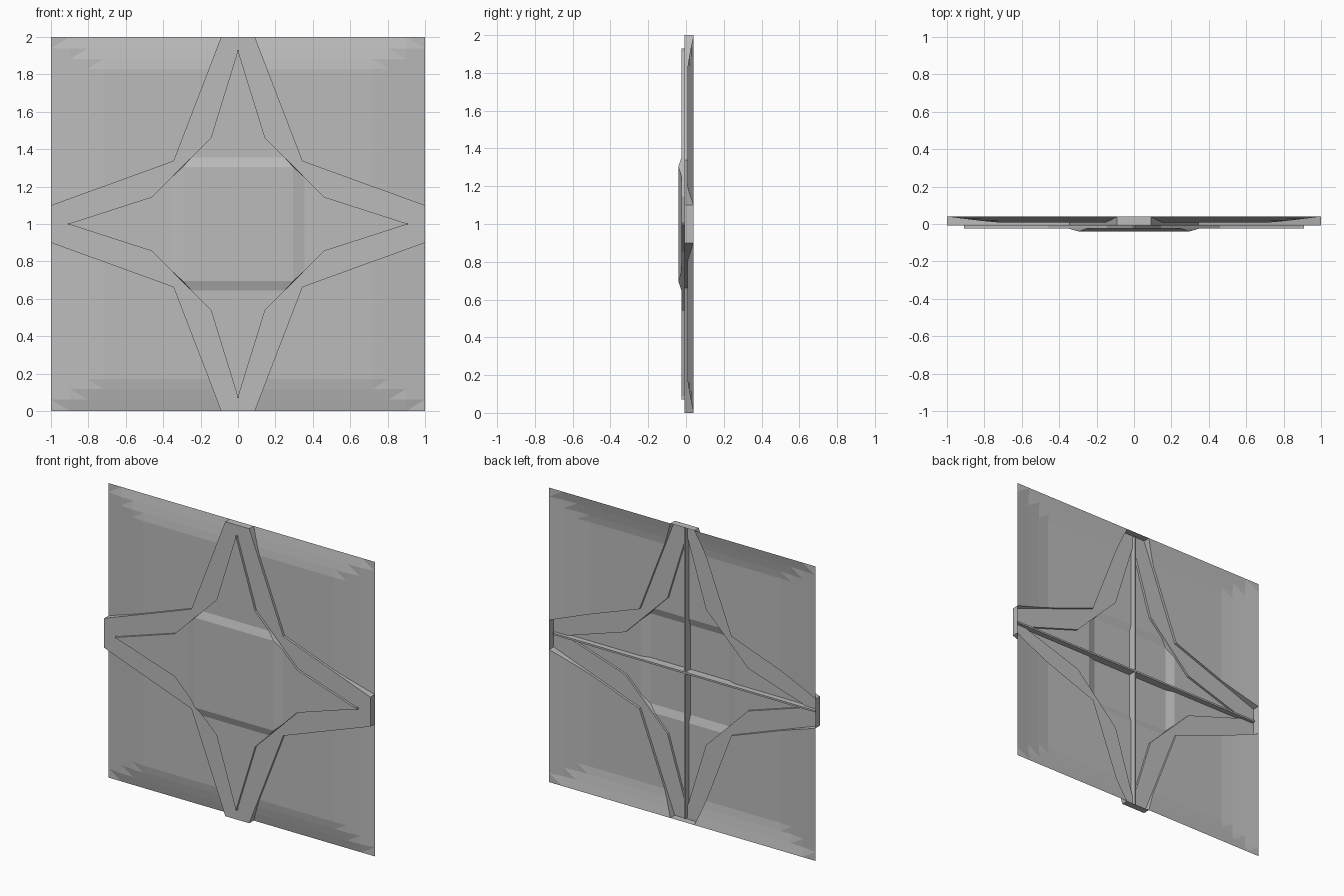
import bpy, bmesh
from mathutils import Vector

cube = bpy.data.objects.get("Cube")
if cube:
    bpy.data.objects.remove(cube, do_unlink=True)

grey = bpy.data.materials.new("plain_grey")
grey.use_nodes = True
colour = (0.5, 0.5, 0.5, 1)
grey.diffuse_color = colour
grey.node_tree.nodes["Principled BSDF"].inputs["Base Color"].default_value = colour

# depth levels, from the rim at the back to the raised centre at the front
RIM, FLAT, FRAME, PLATE, BOSS = 0.04, 0.008, -0.008, -0.023, -0.04
RIB_BACK = 0.015

# one quadrant of the star outlines, as (x, z) from the centre
OUTER = [(0.09, 1), (0.345, 0.338), (1, 0.1)]
INNER = [(0, 0.93), (0.145, 0.46), (0.25, 0.355),
         (0.355, 0.25), (0.46, 0.145), (0.91, 0)]
BOSS_CORNER = (0.295, 0.305)


def face(bm, points, y=None):
    """Add a face from (x, z) points at depth y, or from full points."""
    if y is not None:
        points = [(x, y, z) for x, z in points]
    return bm.faces.new([bm.verts.new(p) for p in points])


def wall(bm, path, y0, y1):
    """Join depth y0 to depth y1 along a path of (x, z) points."""
    for (xa, za), (xb, zb) in zip(path, path[1:]):
        face(bm, [(xa, y0, za), (xb, y0, zb), (xb, y1, zb), (xa, y1, za)])


def finish(bm, name, axes=(True, False, True)):
    """Turn a quadrant into a mirrored object, front faces towards -y."""
    bmesh.ops.remove_doubles(bm, verts=bm.verts, dist=0.0001)
    bmesh.ops.recalc_face_normals(bm, faces=bm.faces)
    if sum(f.normal.y * f.calc_area() for f in bm.faces) > 0.001:
        bmesh.ops.reverse_faces(bm, faces=bm.faces)
    mesh = bpy.data.meshes.new(name)
    bm.to_mesh(mesh)
    bm.free()
    mesh.materials.append(grey)
    ob = bpy.data.objects.new(name, mesh)
    bpy.context.collection.objects.link(ob)
    ob.location.z = 1
    mirror = ob.modifiers.new("mirror", 'MIRROR')
    mirror.use_axis = axes
    return ob


# dished corner panels, bent back in three steps towards the rim
bm = bmesh.new()
face(bm, [OUTER[0], (1, 1), OUTER[2], OUTER[1]], FLAT)
X_START, Z_START = 0.72, 0.83
for step in (0, 0.3, 0.64):
    for axis, start in ((Vector((1, 0, 0)), X_START), (Vector((0, 0, 1)), Z_START)):
        bmesh.ops.bisect_plane(bm, geom=bm.verts[:] + bm.edges[:] + bm.faces[:],
                               plane_co=axis * (start + (1 - start) * step),
                               plane_no=axis)
for v in bm.verts:
    t = max(0, (v.co.x - X_START) / (1 - X_START), (v.co.z - Z_START) / (1 - Z_START))
    v.co.y = FLAT + (RIM - FLAT) * t ** 1.2
# side walls from the panel forward to the star frame
inside = [e for e in bm.edges if e.is_boundary
          and not all(v.co.x > 0.999 for v in e.verts)
          and not all(v.co.z > 0.999 for v in e.verts)]
made = bmesh.ops.extrude_edge_only(bm, edges=inside)["geom"]
for v in made:
    if isinstance(v, bmesh.types.BMVert):
        v.co.y = FRAME
bmesh.ops.triangulate(bm, faces=bm.faces[:])
finish(bm, "dished_panel")

# flat star frame with its four end caps
bm = bmesh.new()
frame_inner = [p for p in INNER if p not in INNER[2:4]]
face(bm, [(0, 1)] + OUTER + [(1, 0)] + frame_inner[::-1], FRAME)
wall(bm, [(0, 1), OUTER[0]], FRAME, RIM)
wall(bm, [OUTER[2], (1, 0)], FRAME, RIM)
finish(bm, "star_frame")

# raised star plate with a bevelled square boss in the middle
bm = bmesh.new()
tip_z, shoulder_z, base_z, base_x, shoulder_x, tip_x = INNER
face(bm, [tip_z, shoulder_z, base_z, (0, base_z[1])], PLATE)
face(bm, [tip_x, shoulder_x, base_x, (base_x[0], 0)], PLATE)
wall(bm, INNER, FRAME, PLATE)
cx, cz = BOSS_CORNER
corner = (cx, BOSS, cz)
face(bm, [(0, 0), (cx, 0), BOSS_CORNER, (0, cz)], BOSS)
low_z = (base_z[0], PLATE, base_z[1])
low_x = (base_x[0], PLATE, base_x[1])
face(bm, [(0, PLATE, base_z[1]), low_z, corner, (0, BOSS, cz)])
face(bm, [low_x, (base_x[0], PLATE, 0), (cx, BOSS, 0), corner])
face(bm, [low_z, low_x, corner])
finish(bm, "star_plate")

# crossed stiffening ribs behind the star
GAP = 0.001
HALF = 0.006
for name, upright in (("upright_rib", True), ("level_rib", False)):
    flat_end, base, tip = (cz, base_z[1], tip_z[1]) if upright else (cx, base_x[0], tip_x[0])
    profile = [(0, BOSS), (flat_end, BOSS), (base, PLATE), (tip, PLATE),
               (tip, FRAME), (0.99, FRAME)]
    profile = [(u, y + GAP) for u, y in profile] + [(0.99, RIB_BACK), (0, RIB_BACK)]
    bm = bmesh.new()
    side = face(bm, [(-HALF, y, u) if upright else (u, y, -HALF) for u, y in profile])
    made = bmesh.ops.extrude_face_region(bm, geom=[side])["geom"]
    shift = (2 * HALF, 0, 0) if upright else (0, 0, 2 * HALF)
    bmesh.ops.translate(bm, vec=shift,
                        verts=[v for v in made if isinstance(v, bmesh.types.BMVert)])
    # drop the middle cap so the mirrored halves join cleanly
    middle = [f for f in bm.faces
              if all(abs(v.co.z if upright else v.co.x) < 0.0001 for v in f.verts)]
    bmesh.ops.delete(bm, geom=middle, context='FACES')
    finish(bm, name, (not upright, False, upright))
